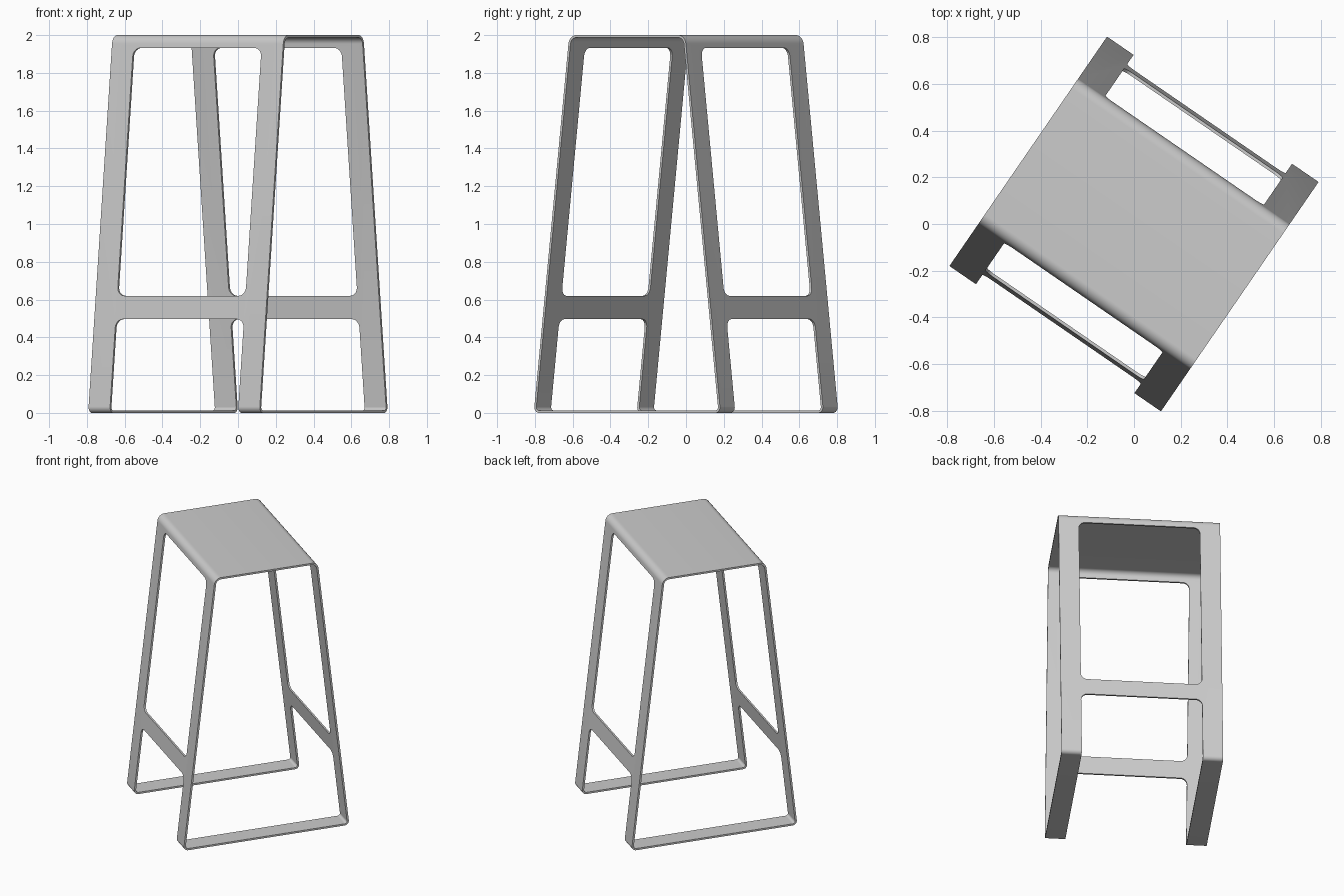
import bpy, bmesh, math
from mathutils import Vector, Matrix

cube = bpy.data.objects.get("Cube")
if cube:
    bpy.data.objects.remove(cube)

TURN = Matrix.Rotation(math.radians(-34.5), 4, "Z")
HALF_WIDTH, LEG, THICK = 0.55, 0.138, 0.013
HEIGHT, FOOT, SLOPE = 2.0, 0.6, 0.114


def rounded(points, radii, steps=8):
    """Round the corners of a convex polygon with tangent arcs."""
    out = []
    for i, (p, r) in enumerate(zip(points, radii)):
        p = Vector(p)
        a = (Vector(points[i - 1]) - p).normalized()
        b = (Vector(points[(i + 1) % len(points)]) - p).normalized()
        half = a.angle(b) / 2
        centre = p + (a + b).normalized() * (r / math.sin(half))
        start = p + a * (r / math.tan(half)) - centre
        end = p + b * (r / math.tan(half)) - centre
        for k in range(steps + 1):
            d = start.lerp(end, k / steps).normalized() * r
            out.append(centre + d)
    return out


def new_object(name, bm):
    bmesh.ops.recalc_face_normals(bm, faces=bm.faces)
    mesh = bpy.data.meshes.new(name)
    bm.to_mesh(mesh)
    bm.free()
    obj = bpy.data.objects.new(name, mesh)
    bpy.context.scene.collection.objects.link(obj)
    obj.matrix_world = TURN
    return obj


def trapezoid(inset, bottom_r, top_r):
    side = inset * math.sqrt(1 + SLOPE ** 2)
    low, high = inset, HEIGHT - inset
    b, t = FOOT - SLOPE * low - side, FOOT - SLOPE * high - side
    corners = [(-b, low), (b, low), (t, high), (-t, high)]
    return rounded(corners, [bottom_r, bottom_r, top_r, top_r])


# Folded sheet: seat, two leaning sides and floor as one closed band
outer = trapezoid(0, 0.03, 0.05)
inner = trapezoid(THICK, 0.03 - THICK, 0.05 - THICK)
bm = bmesh.new()
rings = [[bm.verts.new((x, p.x, p.y)) for p in prof]
         for x, prof in ((-HALF_WIDTH, outer), (HALF_WIDTH, outer),
                         (HALF_WIDTH, inner), (-HALF_WIDTH, inner))]
for r in range(4):
    here, there = rings[r], rings[(r + 1) % 4]
    for i in range(len(here)):
        j = (i + 1) % len(here)
        bm.faces.new((here[i], here[j], there[j], there[i]))
frame = new_object("stool_frame", bm)


# Openings: window above the footrest, and the gap below it through the floor
def cutter(name, low, high, low_r, high_r):
    w = HALF_WIDTH - LEG
    prof = rounded([(-w, low), (w, low), (w, high), (-w, high)],
                   [low_r, low_r, high_r, high_r])
    bm = bmesh.new()
    face = bm.faces.new([bm.verts.new((p.x, -1, p.y)) for p in prof])
    ext = bmesh.ops.extrude_face_region(bm, geom=[face])
    moved = [g for g in ext["geom"] if isinstance(g, bmesh.types.BMVert)]
    bmesh.ops.translate(bm, verts=moved, vec=(0, 2, 0))
    return new_object(name, bm)


cutters = [cutter("window_cutter", 0.62, 1.932, 0.045, 0.045),
           cutter("floor_gap_cutter", -0.3, 0.496, 0.04, 0.045)]
bpy.context.view_layer.objects.active = frame
frame.select_set(True)
for c in cutters:
    mod = frame.modifiers.new(c.name, "BOOLEAN")
    mod.object, mod.operation, mod.solver = c, "DIFFERENCE", "EXACT"
    bpy.ops.object.modifier_apply(modifier=mod.name)
    bpy.data.objects.remove(c)

# Single painted-metal colour
mat = bpy.data.materials.new("light_grey_metal")
mat.use_nodes = True
colour = (0.6, 0.6, 0.6, 1)
mat.diffuse_color = colour
mat.node_tree.nodes["Principled BSDF"].inputs["Base Color"].default_value = colour
frame.data.materials.clear()
frame.data.materials.append(mat)
bpy.ops.object.shade_smooth_by_angle(angle=math.radians(30))
